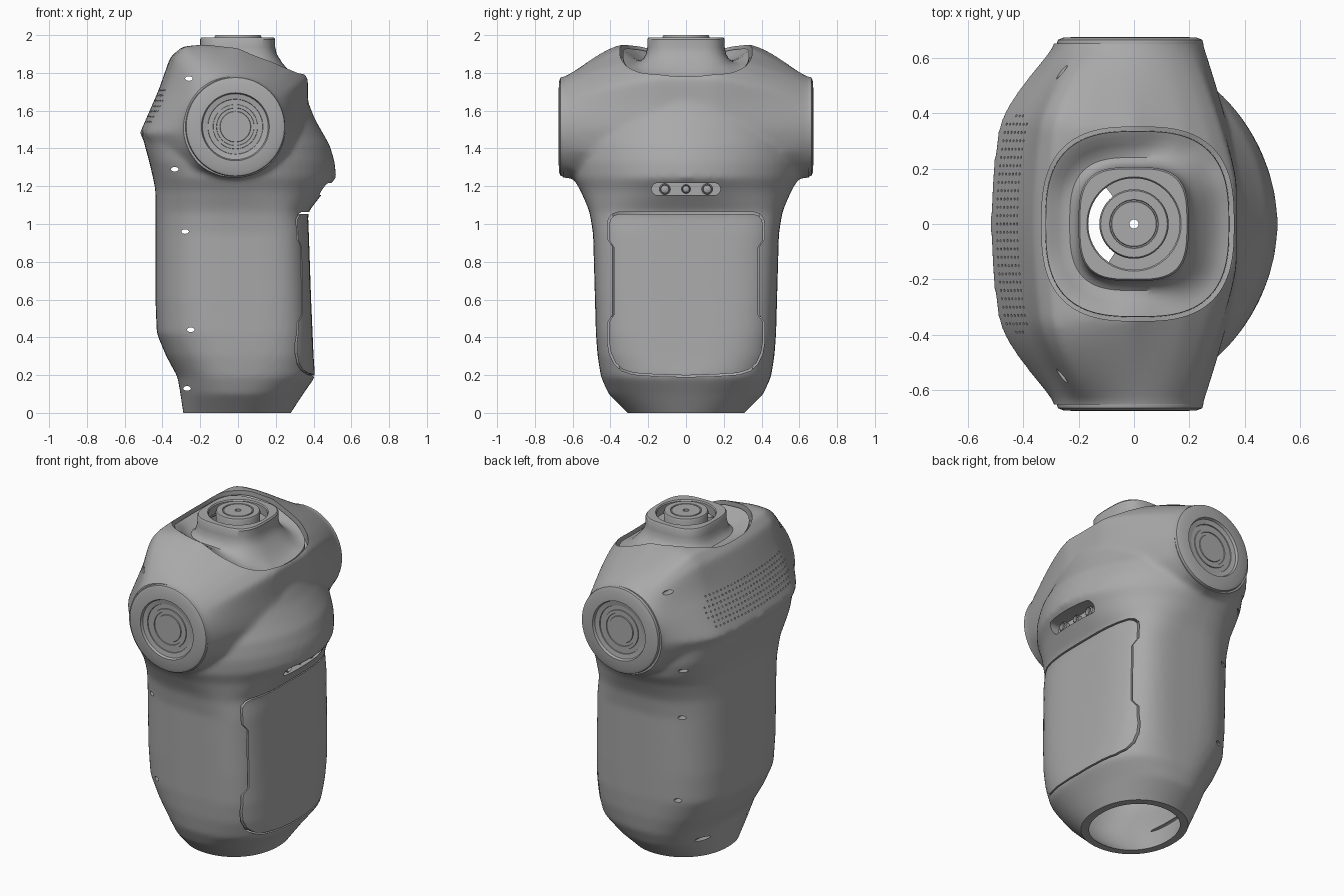
import bpy, bmesh, math
from mathutils import Vector
from mathutils.bvhtree import BVHTree

cube = bpy.data.objects.get("Cube")
if cube:
    bpy.data.objects.remove(cube)


def material(name, rgb):
    m = bpy.data.materials.new(name)
    m.use_nodes = True
    m.diffuse_color = (*rgb, 1)
    m.node_tree.nodes["Principled BSDF"].inputs["Base Color"].default_value = (*rgb, 1)
    return m


grey = material("plain grey", (0.4, 0.4, 0.4))


def make(name, parts):
    """Object from a list of (verts, faces) pieces."""
    bm = bmesh.new()
    for verts, faces in parts:
        vs = [bm.verts.new(v) for v in verts]
        for f in faces:
            bm.faces.new([vs[i] for i in f])
    bmesh.ops.recalc_face_normals(bm, faces=bm.faces)
    me = bpy.data.meshes.new(name)
    bm.to_mesh(me)
    bm.free()
    me.materials.append(grey)
    ob = bpy.data.objects.new(name, me)
    bpy.context.collection.objects.link(ob)
    return ob


def loft(rings, caps=True, loop=False, skip=None):
    n = len(rings[0])
    verts = [v for r in rings for v in r]
    faces = []
    for i in range(len(rings) - (0 if loop else 1)):
        a, b = i * n, (i + 1) % len(rings) * n
        for j in range(n):
            k = (j + 1) % n
            if not (skip and skip(i, j / n)):
                faces.append((a + j, a + k, b + k, b + j))
    if caps and not loop:
        faces += [tuple(range(n))[::-1], tuple(range(len(verts) - n, len(verts)))]
    return verts, faces


def oval(x0, x1, hy, nf, nb, count=64):
    """Superellipse outline, its front and back halves squared separately."""
    pts = []
    for i in range(count):
        a = math.tau * i / count
        c, s = math.cos(a), math.sin(a)
        e = 2 / (nf if c > 0 else nb)
        x = (x1 if c > 0 else x0) * abs(c) ** e
        pts.append((x, math.copysign(abs(s) ** e, s) * hy))
    return pts


def prism(pts, axis, a, b):
    """Extrude a 2D outline along an axis from a to b."""
    put = {"x": lambda p, t: (t, *p), "y": lambda p, t: (p[0], t, p[1]), "z": lambda p, t: (*p, t)}[axis]
    return loft([[put(p, t) for p in pts] for t in (a, b)])


def circle(cx, cy, r, count=32, ry=None):
    return [(cx + r * math.cos(math.tau * i / count), cy + (ry or r) * math.sin(math.tau * i / count))
            for i in range(count)]


def box(x, y, z):
    return prism([(x[0], y[0]), (x[1], y[0]), (x[1], y[1]), (x[0], y[1])], "z", *z)


def clamp(t):
    return min(1, max(0, t))


def apply(ob, kind, **props):
    m = ob.modifiers.new(kind, kind)
    for k, v in props.items():
        setattr(m, k, v)
    bpy.ops.object.select_all(action="DESELECT")
    bpy.context.view_layer.objects.active = ob
    ob.select_set(True)
    bpy.ops.object.modifier_apply(modifier=m.name)


def cut(ob, parts):
    tool = make("cutter", parts)
    tool.hide_render = True
    apply(ob, "BOOLEAN", operation="DIFFERENCE", solver="EXACT", object=tool)
    bpy.data.objects.remove(tool)


def smooth(ob, angle=30):
    bpy.ops.object.select_all(action="DESELECT")
    bpy.context.view_layer.objects.active = ob
    ob.select_set(True)
    bpy.ops.object.shade_smooth_by_angle(angle=math.radians(angle))


# torso sections: height, back, front, half width, front and back squareness
torso = [(-.1, -.28, .21, .22, 2.1, 2.1), (0, -.29, .28, .31, 2.1, 2.1), (.1, -.305, .345, .41, 2.3, 2.2),
         (.19, -.32, .408, .45, 2.8, 2.4), (.3, -.38, .4, .468, 3.4, 2.6), (.42, -.43, .395, .477, 3.8, 2.8),
         (.6, -.437, .387, .482, 4, 2.9), (.95, -.437, .375, .492, 4, 2.9), (1.06, -.437, .37, .51, 3.4, 2.8),
         (1.1, -.437, .4, .525, 2.9, 2.8), (1.18, -.437, .462, .56, 2.2, 2.8), (1.245, -.45, .52, .6, 1.9, 2.8),
         (1.33, -.47, .512, .61, 1.9, 3), (1.42, -.495, .485, .6, 1.9, 3), (1.48, -.505, .45, .58, 1.9, 3),
         (1.56, -.46, .405, .53, 2, 2.6), (1.65, -.4, .37, .46, 2, 2.2), (1.72, -.3, .33, .3, 2, 2)]
torso_part = loft([[(x, y, z) for x, y in oval(a, b, h, nf, nb)] for z, a, b, h, nf, nb in torso])

# shoulder yoke: middle profile blended to a round end on both sides
yoke = [(-.3, 1.22), (-.44, 1.34), (-.52, 1.48), (-.42, 1.71), (-.36, 1.88), (-.3, 1.94), (-.18, 1.95),
        (0, 1.937), (.2, 1.885), (.3, 1.835), (.37, 1.775), (.37, 1.65), (.38, 1.5), (.35, 1.34), (.2, 1.22)]
dense = [Vector(p).lerp(Vector(q), t / 5) for p, q in zip(yoke, yoke[1:] + yoke[:1]) for t in range(5)]
hub = Vector((-.018, 1.51))
sections = []
for step in range(-35, 36):
    y = step * .02
    ring = []
    for p in dense:
        front, back = clamp(p.x / .37), clamp(-p.x / .4)
        start = .34 - .2 * front
        w = clamp((abs(y) - start) / (.65 - start)) ** (1 + .3 * front + .8 * back)
        q = p.lerp(hub + (p - hub).normalized() * .266, w)
        ring.append((q.x + .25 * y * y * back ** 3 * (1 - w), y, q.y))
    sections.append(ring)

body = make("body_shell", [torso_part, loft(sections)])
apply(body, "REMESH", mode="VOXEL", voxel_size=.014)
apply(body, "SMOOTH", factor=.5, iterations=14)

# collar outline dropped onto the body
rim_xy = [(x + .015, y) for x, y in oval(-.348, .345, .35, 2.8, 2.8, 96)]
tree = BVHTree.FromObject(body, bpy.context.evaluated_depsgraph_get())
rim = [Vector((x, y, tree.ray_cast(Vector((x, y, 3)), Vector((0, 0, -1)))[0].z - .015)) for x, y in rim_xy]

# flat ends, hollow inside, and the neck opening
cut(body, [box((-1, 1), (-1, 1), (-.5, 0))])
cut(body, [box((-1, 1), (s * .8 - .15, s * .8 + .15), (1, 2)) for s in (-1, 1)])
cut(body, [loft([[(x, y, z) for x, y in oval(max(a, -.45) + .045, min(b, .4) - .045, min(h, .53) - .045, nf, nb)]
                 for z, a, b, h, nf, nb in torso])])
cut(body, [prism(rim_xy, "z", 1.66, 2.4)])

# front panel gap: one half outline, mirrored
half = [(0, 1.063), (.36, 1.063), (.39, 1.053), (.41, 1.03), (.415, 1), (.415, .92), (.388, .88), (.388, .52),
        (.415, .48), (.415, .37), (.405, .31), (.38, .258), (.34, .222), (.28, .203), (.15, .194), (0, .19)]
edge = half + [(-y, z) for y, z in half[-2:0:-1]]
inner = [(y * .98, .62 + (z - .62) * .98) for y, z in edge]
cut(body, [loft([[(x, *p) for p in o] for o, x in ((edge, .26), (edge, .6), (inner, .6), (inner, .26))], loop=True)])

# sensor slot
slot = [(y + math.copysign(.15, y), z) for y, z in circle(0, 1.185, .032, 34)]
cut(body, [prism(slot, "x", .39, .7)])

# screw holes and speaker perforations
cut(body, [prism(circle(x, z, .02, 16, .012), "y", -1, 1)
           for x, z in ((-.26, 1.77), (-.335, 1.29), (-.28, .96), (-.25, .44), (-.27, .13))])
cut(body, [prism(circle(.03 * c, 1.54 + .028 * r, .005, 6), "x", -.7, -.452 + .0115 * r + .0003 * c * c)
           for r in range(7) for c in range(-13 + abs(r - 3) // 2, 14 - abs(r - 3) // 2)])
smooth(body, 35)

# neck: groove, then a dished collar rising to a rounded square rim with a round well
neck = [Vector((x, y, 0)) for x, y in oval(-.2, .197, .205, 3.2, 3.2, 96)]
rings = [[p - Vector((0, 0, .05)) for p in rim]]
for t, w, z in ((.1, .5, 1.79), (.11, .04, 1.83), (.25, .14, 1.83), (.45, .4, 1.835), (.62, .7, 1.85), (.76, .9, 1.86),
                (.87, 1, 1.878), (.95, 1, 1.9), (1, 1, 1.935), (1, 1, 1.978), (1.04, 1, 1.987)):
    ring = []
    for r, n in zip(rim, neck):
        p = r.lerp(n, t)
        p.z = r.z * (1 - w) + z * w
        ring.append(p)
    rings.append(ring)
for p, low in zip(rings[1], rings[0]):
    p.z = low.z


def round_ring(r, z):
    return [(x, y, z) for x, y in oval(-r, r, r, 2, 2, 96)]


rings += [round_ring(r, z) for r, z in ((.17, 1.987), (.165, 1.98), (.165, 1.93), (.12, 1.93))]
last = len(rings) - 2
collar = make("neck_collar", [loft(rings, False, skip=lambda i, a: i == last and abs(a - .5) < .155)])
smooth(collar, 35)

# neck joint with a small centre bore
joint = [(.12, 1.85), (.125, 1.99), (.12, 2), (.088, 2), (.086, 1.994), (.082, 1.994), (.08, 2), (.016, 2), (.016, 1.85)]
smooth(make("neck_joint", [loft([round_ring(r, z) for r, z in joint], loop=True)]))

# shoulder joints: stepped turned discs
disc = [(.258, .62), (.264, .652), (.26, .664), (.24, .672), (.18, .675), (.174, .66), (.146, .655), (.14, .635),
        (.122, .635), (.117, .655), (.1, .655), (.096, .64), (.086, .64), (.08, .655)]
for side, s in (("right", -1), ("left", 1)):
    rings = [[(x, s * y, z) for x, z in circle(-.014, 1.515, r, 64)] for r, y in disc]
    smooth(make(side + "_shoulder_joint", [loft(rings)]))

# sensor backing and three lenses
make("sensor_plate", [prism(slot, "x", .37, .4)])
for name, y, r in (("right", -.112, .029), ("middle", 0, .024), ("left", .112, .029)):
    lens = [(r, .395), (r, .425), (r * .8, .43), (r * .7, .41), (r * .3, .415)]
    smooth(make(name + "_sensor_lens", [loft([[(x, *p) for p in circle(y, 1.185, q)] for q, x in lens])]))
